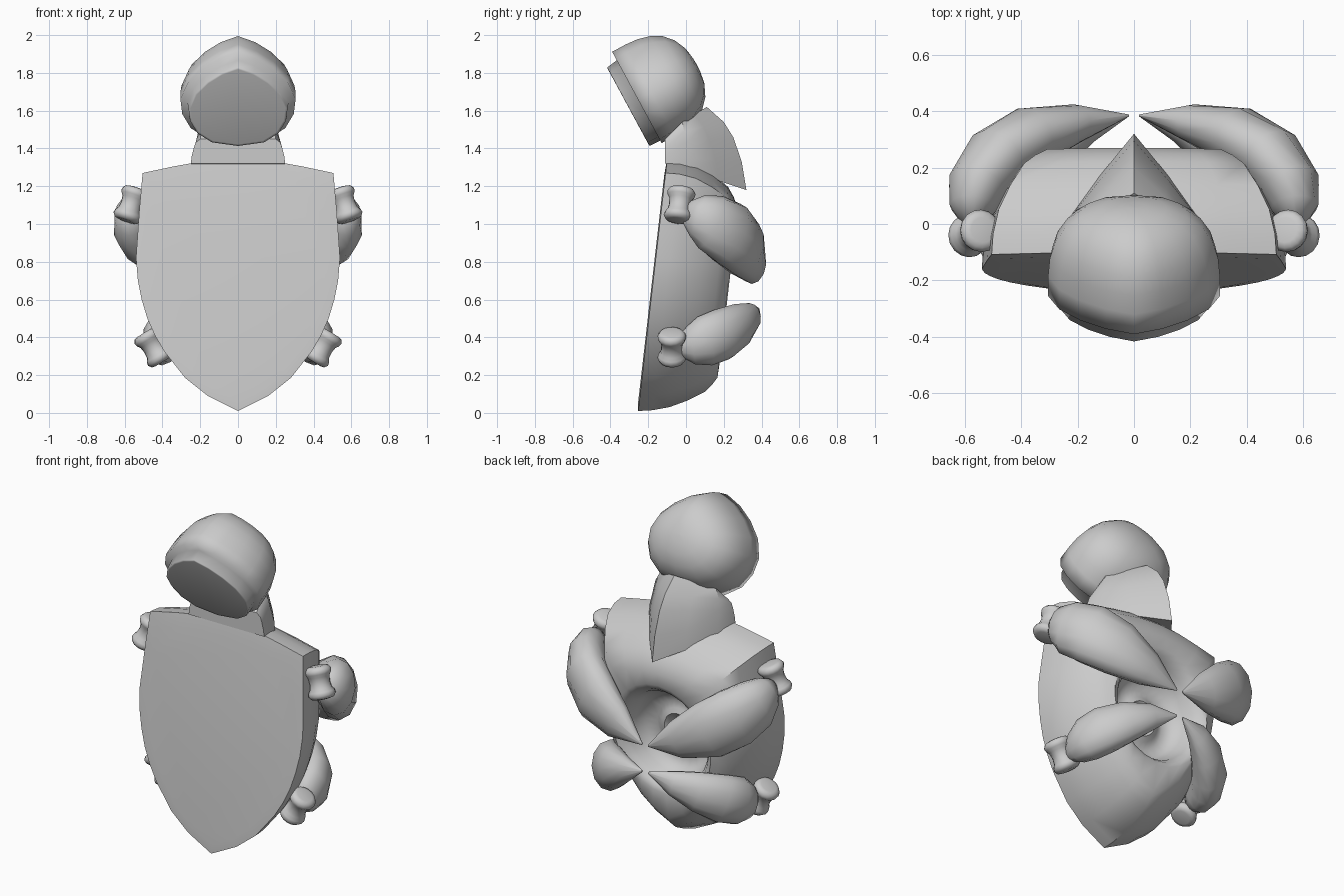
import bpy, math
from mathutils import Vector

if "Cube" in bpy.data.objects:
    bpy.data.objects.remove(bpy.data.objects["Cube"])

grey = bpy.data.materials.new("light_grey")
grey.diffuse_color = (0.6, 0.6, 0.6, 1)
grey.use_nodes = True
grey.node_tree.nodes["Principled BSDF"].inputs["Base Color"].default_value = grey.diffuse_color


def loft(name, rings, angle=50, cap_start=True, cap_end=True):
    """Skin a list of equal-length closed rings into one smooth part."""
    n = len(rings[0])
    verts = [tuple(p) for r in rings for p in r]
    faces = []
    for k in range(len(rings) - 1):
        for i in range(n):
            j = (i + 1) % n
            faces.append((k * n + i, k * n + j, (k + 1) * n + j, (k + 1) * n + i))
    if cap_start:
        faces.append(tuple(reversed(range(n))))
    if cap_end:
        faces.append(tuple(range((len(rings) - 1) * n, len(rings) * n)))
    mesh = bpy.data.meshes.new(name)
    mesh.from_pydata(verts, [], faces)
    mesh.materials.append(grey)
    ob = bpy.data.objects.new(name, mesh)
    bpy.context.collection.objects.link(ob)
    bpy.ops.object.select_all(action='DESELECT')
    bpy.context.view_layer.objects.active = ob
    ob.select_set(True)
    bpy.ops.object.mode_set(mode='EDIT')
    bpy.ops.mesh.select_all(action='SELECT')
    bpy.ops.mesh.normals_make_consistent(inside=False)
    bpy.ops.object.mode_set(mode='OBJECT')
    bpy.ops.object.shade_smooth_by_angle(angle=math.radians(angle))
    return ob


def mirrored(half):
    """Complete a half outline that starts and ends on the centre line."""
    return half + [(-x, z) for x, z in reversed(half[1:-1])]


# Shield body: tilted front, rounded sides
outline = mirrored([(0, 1.345), (.17, 1.335), (.34, 1.305), (.505, 1.27), (.522, 1.08),
                    (.54, .82), (.53, .7), (.51, .6), (.48, .5), (.44, .41), (.39, .325),
                    (.28, .185), (.16, .09), (0, .01)])
rings = []


def body_point(x, z, t):
    return (x, -.26 + .115 * z + t, z)


for s, t in [(.88, 0), (1, .006), (.99, .08), (.95, .17), (.87, .26), (.77, .345),
             (.69, .38), (.61, .405)]:
    ring = []
    for x, z in outline:
        k = s if z > .7 else s ** .6
        ring.append(body_point(x * s, .7 + (z - .7) * k, t))
    rings.append(ring)

# Round hollow in the back with a small raised nozzle in its middle
for r, t in [(.34, .41), (.31, .395), (.28, .355), (.26, .3), (.23, .25), (.17, .22),
             (.13, .235), (.1, .25), (.07, .23), (.05, .17), (.005, .15)]:
    ring = []
    for x, z in outline:
        a = math.atan2(x, z - .68)
        ring.append(body_point(r * math.sin(a) * .95, .68 + r * math.cos(a), t))
    rings.append(ring)
loft("shield_body", rings)

# Head: slightly peaked dome with a tilted flat face
centre = Vector((0, -.26, 1.67))
up = Vector((0, -.476, .879))
back = Vector((0, .879, .476))
face = mirrored([(0, .275), (.1, .235), (.19, .172), (.265, .09), (.305, -.01), (.295, -.1),
                 (.25, -.185), (.16, -.25), (0, -.275)])


def face_ring(s, n, shift=0.0):
    return [centre + Vector((x * s, 0, 0)) + up * (u * s + shift) + back * n for x, u in face]


# The raised visor continues from the rim of the face
loft("head", [face_ring(.82, -.064, -.022), face_ring(.86, -.062, -.022),
              face_ring(.88, .0, -.018)] +
     [face_ring(s, n) for s, n in
      [(1, 0), (1.0, .08), (.98, .15), (.92, .215), (.8, .275), (.62, .32),
       (.38, .35), (.15, .36), (.01, .362)]], 180)

# Neck: wedge with a ridge down the back, from base up to the head
neck = []
for w, yf, zf, ym, zm, yr, zr in [(.25, -.11, 1.32, .02, 1.28, .32, 1.18),
                                  (.245, -.11, 1.36, .02, 1.35, .295, 1.33),
                                  (.235, -.11, 1.4, .0, 1.43, .25, 1.46),
                                  (.225, -.11, 1.43, -.01, 1.49, .2, 1.54),
                                  (.2, -.11, 1.45, -.02, 1.54, .11, 1.62)]:
    neck.append([(-w, yf, zf), (w, yf, zf), (w * .93, ym, zm),
                 (w * .49, (ym + yr) / 2, (zm + zr) / 2), (0, yr, zr),
                 (-w * .49, (ym + yr) / 2, (zm + zr) / 2), (-w * .93, ym, zm)])
loft("neck", neck, 35)


def claw(name, side, path, sides=12):
    """Tapered curved limb; path rows are x, y, z, half width, half height."""
    pts = [Vector((side * p[0], p[1], p[2])) for p in path]
    rings = []
    for i, p in enumerate(pts):
        d = (pts[min(i + 1, len(pts) - 1)] - pts[max(i - 1, 0)]).normalized()
        a = d.cross(Vector((0, 0, 1))).normalized()
        b = a.cross(d)
        ring = []
        for k in range(sides):
            t = 2 * math.pi * k / sides
            ring.append(p + a * math.cos(t) * path[i][3] + b * math.sin(t) * path[i][4])
        rings.append(ring)
    loft(name, rings, 60)


def cuff(name, side, top, bottom, sides=16):
    """Spool with two rounded flanges and a narrow waist."""
    a = Vector((side * top[0], *top[1:]))
    b = Vector((side * bottom[0], *bottom[1:]))
    d = (b - a).normalized()
    u = d.orthogonal().normalized()
    v = d.cross(u)
    rings = []
    for t, r in [(-.24, .045), (-.2, .064), (-.05, .076), (.1, .072), (.24, .06), (.5, .056),
                 (.76, .06), (.9, .072), (1.05, .076), (1.2, .064), (1.24, .045)]:
        rings.append([a.lerp(b, t) + (u * math.cos(q) + v * math.sin(q)) * r
                      for q in (2 * math.pi * k / sides for k in range(sides))])
    loft(name, rings, 60)


# Four claws reaching behind the body, each with a cuff at its root
upper = [(.57, .0, 1.06, .04, .06), (.57, .06, 1.045, .085, .115), (.556, .13, 1.01, .108, .155),
         (.49, .23, .95, .118, .178), (.37, .31, .87, .108, .168), (.2, .358, .785, .068, .112),
         (.02, .385, .71, .004, .006)]
lower = [(.42, -.03, .355, .04, .06), (.425, .03, .36, .075, .105), (.415, .1, .38, .095, .135),
         (.37, .19, .415, .1, .14), (.275, .28, .465, .085, .118), (.16, .345, .51, .055, .075),
         (.02, .385, .55, .004, .006)]
for label, side in (("right", 1), ("left", -1)):
    claw("upper_claw_" + label, side, upper)
    claw("lower_claw_" + label, side, lower)
    cuff("upper_cuff_" + label, side, (.545, -.025, 1.16), (.585, -.042, 1.045))
    cuff("lower_cuff_" + label, side, (.48, -.075, .40), (.415, -.075, .295))
